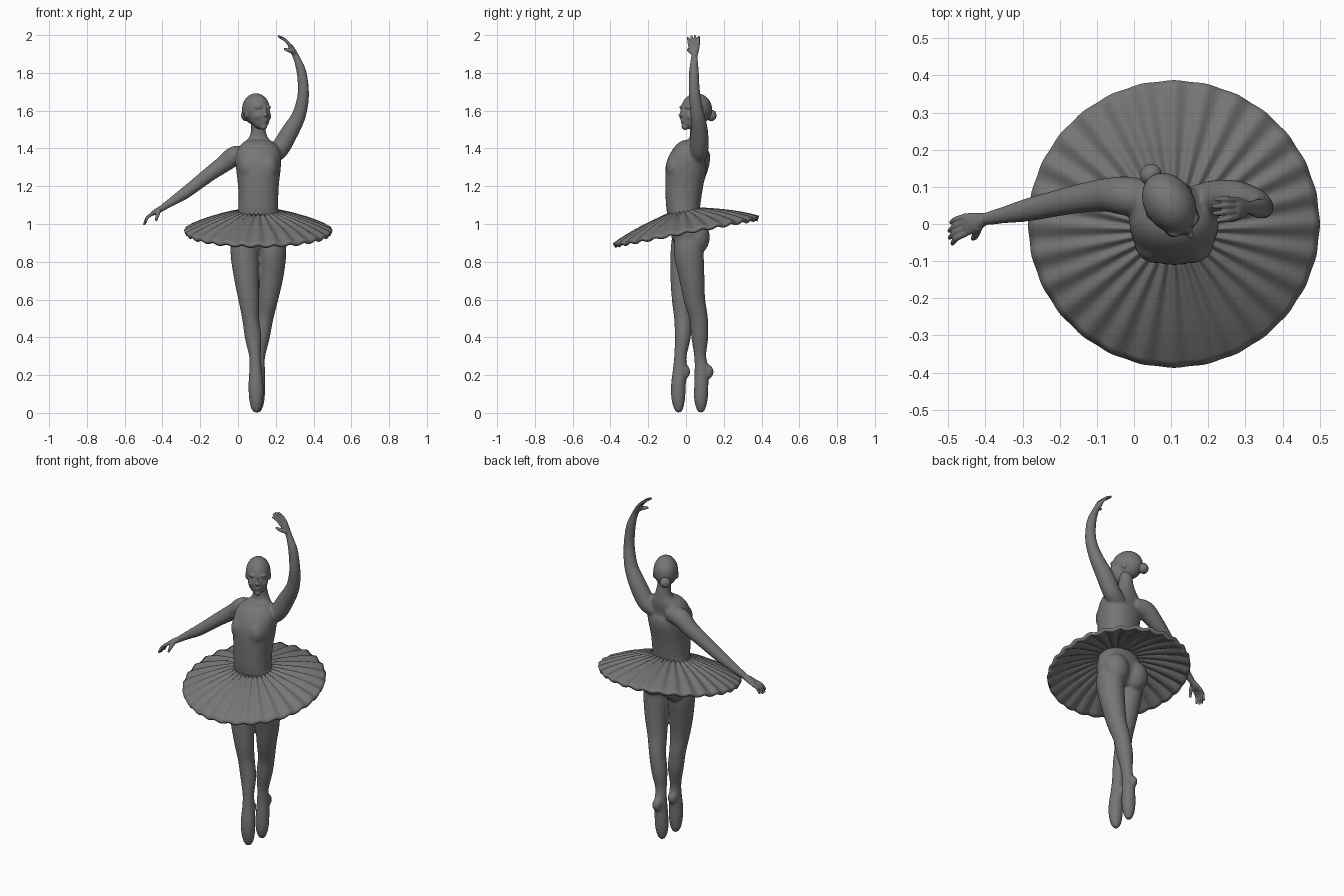
import bpy, bmesh, math
from mathutils import Vector, Matrix

X, Y = Vector((1, 0, 0)), Vector((0, 1, 0))
grey = bpy.data.materials.new("dark_grey")
grey.diffuse_color = (.18, .18, .18, 1)


def spline(rows, steps):
    """Catmull-Rom through rows of (x, y, z, a, b)."""
    p = [rows[0]] + list(rows) + [rows[-1]]
    out = []
    for i in range(1, len(p) - 2):
        for s in range(steps):
            t = s / steps
            out.append([0.5 * (2 * b + (c - a) * t + (2 * a - 5 * b + 4 * c - d) * t * t
                               + (3 * b - a - 3 * c + d) * t ** 3)
                        for a, b, c, d in zip(*p[i - 1:i + 3])])
    return out + [list(rows[-1])]


def loft(bm, rows, ref, power=1.0, n=28, steps=5):
    """Skin elliptical sections along a path; a lies along ref, b across it."""
    rows = [r if len(r) == 5 else (*r, r[3]) for r in rows]
    pts = spline(rows, steps)
    rings = []
    for i, r in enumerate(pts):
        c = Vector(r[:3])
        t = (Vector(pts[min(i + 1, len(pts) - 1)][:3]) - Vector(pts[max(i - 1, 0)][:3])).normalized()
        u = (ref - t * ref.dot(t)).normalized()
        v = t.cross(u)
        ring = []
        for k in range(n):
            ang = 2 * math.pi * k / n
            cs, sn = math.cos(ang), math.sin(ang)
            cs = math.copysign(abs(cs) ** power, cs)
            sn = math.copysign(abs(sn) ** power, sn)
            ring.append(bm.verts.new(c + u * r[3] * cs + v * r[4] * sn))
        rings.append(ring)
    for A, B in zip(rings, rings[1:]):
        for k in range(n):
            bm.faces.new((A[k], A[(k + 1) % n], B[(k + 1) % n], B[k]))
    bm.faces.new(rings[0][::-1])
    bm.faces.new(rings[-1])


def blob(bm, c, r, base=Matrix()):
    m = base @ Matrix.Translation(c) @ Matrix.Diagonal((*r, 1))
    bmesh.ops.create_uvsphere(bm, u_segments=28, v_segments=18, radius=1, matrix=m)


def finish(bm, name, voxel=None, smooth=0):
    """Make the object; with voxel set, fuse all overlapping volumes into one skin."""
    bmesh.ops.recalc_face_normals(bm, faces=bm.faces)
    for f in bm.faces:
        f.smooth = True
    me = bpy.data.meshes.new(name)
    bm.to_mesh(me)
    bm.free()
    me.materials.append(grey)
    ob = bpy.data.objects.new(name, me)
    bpy.context.collection.objects.link(ob)
    if voxel:
        m = ob.modifiers.new("fuse", 'REMESH')
        m.mode, m.voxel_size, m.use_smooth_shade = 'VOXEL', voxel, True
        s = ob.modifiers.new("soften", 'SMOOTH')
        s.factor, s.iterations = 0.5, smooth
    return ob


# Body: torso and neck
bm = bmesh.new()
loft(bm, [(.108, .01, .86, .06, .05), (.108, .015, .92, .138, .09), (.108, .01, .98, .142, .09),
          (.108, -.012, 1.06, .11, .087), (.108, -.015, 1.1, .105, .091), (.108, -.01, 1.2, .108, .1),
          (.108, .001, 1.3, .119, .108), (.108, .02, 1.37, .118, .09), (.108, .052, 1.42, .088, .056),
          (.108, .06, 1.455, .052, .042), (.107, .058, 1.5, .038, .038), (.103, .05, 1.56, .037, .037)],
     X, power=.9)
for sx in (-1, 1):
    blob(bm, (.108 + sx * .05, -.045, 1.3), (.058, .061, .075))     # bust
    blob(bm, (.108 + sx * .066, .056, .93), (.075, .07, .09))       # seat

# Legs crossed on pointe: one in front, one behind
loft(bm, [(.037, 0, .95, .068, .072), (.035, -.006, .85, .075, .076), (.044, -.018, .72, .066, .065),
          (.057, -.023, .6, .055, .052), (.067, -.016, .5, .045, .047), (.08, -.017, .4, .044, .042),
          (.09, -.03, .3, .031, .033), (.093, -.032, .23, .033, .038), (.095, -.04, .15, .04, .039),
          (.096, -.041, .08, .038, .037), (.096, -.039, .03, .029, .027), (.096, -.037, .002, .014, .014)], X)
loft(bm, [(.178, .02, .95, .068, .072), (.181, .015, .85, .075, .079), (.174, .03, .72, .066, .068),
          (.159, .045, .6, .053, .057), (.142, .067, .5, .045, .049), (.125, .073, .4, .043, .045),
          (.113, .075, .3, .031, .032), (.11, .083, .23, .033, .038), (.107, .081, .15, .037, .038),
          (.105, .079, .08, .037, .037), (.104, .079, .03, .028, .027), (.104, .079, .002, .014, .014)], X)
blob(bm, (.093, -.008, .218), (.027, .031, .038))
blob(bm, (.11, .114, .218), (.027, .033, .038))

# Arms: one lowered to the side, one raised
loft(bm, [(.06, .065, 1.365, .043), (-.015, .075, 1.36, .053), (-.08, .078, 1.314, .045),
          (-.15, .068, 1.264, .039), (-.22, .053, 1.21, .035), (-.29, .037, 1.157, .031),
          (-.36, .022, 1.112, .022), (-.405, .012, 1.082, .018)], Y)
loft(bm, [(.16, .06, 1.35, .042), (.215, .069, 1.39, .049), (.27, .071, 1.48, .047),
          (.32, .062, 1.57, .038), (.343, .048, 1.66, .032), (.345, .043, 1.73, .029),
          (.335, .042, 1.81, .026), (.312, .044, 1.875, .019), (.3, .045, 1.9, .018)], Y)
finish(bm, "dancer_body", .006, 14)

# Head, turned towards +x
turn = Matrix.Translation((.097, .053, 0)) @ Matrix.Rotation(math.radians(33), 4, 'Z')
bm = bmesh.new()
for c, r in [((0, .004, 1.608), (.067, .087, .084)),        # skull
             ((0, -.037, 1.575), (.055, .054, .072)),       # face
             ((0, -.042, 1.542), (.043, .045, .04)),        # jaw
             ((0, -.068, 1.516), (.02, .02, .018)),         # chin
             ((0, -.082, 1.594), (.008, .015, .028)),       # nose bridge
             ((0, -.094, 1.577), (.011, .016, .009)),       # nose tip
             ((0, -.081, 1.55), (.018, .012, .006)),        # upper lip
             ((0, -.08, 1.54), (.015, .012, .006))]:        # lower lip
    blob(bm, c, r, turn)
for s in (-1, 1):
    blob(bm, (s * .024, -.063, 1.618), (.024, .022, .013), turn)  # brow
    blob(bm, (s * .03, -.057, 1.57), (.022, .026, .024), turn)    # cheek
    blob(bm, (s * .061, .005, 1.585), (.009, .016, .026), turn)   # ear
finish(bm, "head", .004, 4)

bm = bmesh.new()
blob(bm, (0, .096, 1.575), (.03, .027, .03), turn)
finish(bm, "hair_bun")


# Hands: flat palm, four bent fingers fanned along y, and a thumb
def hand(name, wrist, knuckle, tip, bulge, thumb):
    bm = bmesh.new()
    w, k, t, th = map(Vector, (wrist, knuckle, tip, thumb))
    back = w - (k - w) * .25
    loft(bm, [(*back, .016), (*w, .018, .016), (*w.lerp(k, .55), .027, .015),
              (*k, .03, .011), (*k.lerp(t, .08), .026, .006)], Y, n=16)
    for i, reach in enumerate((.9, 1.0, .97, .82)):
        off = Y * (.0225 - .015 * i)
        a, e = k + off, k + off * 1.3 + (t - k) * reach
        m = a.lerp(e, .5) + Vector(bulge)
        loft(bm, [(*a, .009), (*m, .008), (*e, .006), (*e.lerp(m, -.06), .0035)], Y, n=10)
    a = w.lerp(k, .3) - Y * .014
    loft(bm, [(*a, .013), (*(a.lerp(th, .55) - Y * .006), .01), (*th, .006)], Y, n=10)
    finish(bm, name, .003, 2)


hand("lowered_hand", (-.405, .012, 1.082), (-.452, -.002, 1.055), (-.497, -.028, .998),
     (-.007, 0, .006), (-.434, -.04, 1.018))
hand("raised_hand", (.302, .045, 1.897), (.275, .042, 1.945), (.214, .038, 1.995),
     (.003, 0, .006), (.243, .014, 1.927))

# Tutu: tilted pleated disc
bm = bmesh.new()
pleats, n, m = 28, 28 * 10, 16
rings = []
for j in range(m + 1):
    f = j / m
    ring = []
    for k in range(n):
        a = 2 * math.pi * k / n
        wave = math.cos(pleats * a)
        grow = 1 + .003 * f * math.cos(pleats * a)
        x = .1075 + (.1 + .292 * f) * math.cos(a) * grow
        y = -.014 * (1 - f) + (.084 + .302 * f) * math.sin(a) * grow
        z = 1.07 - .08 * f - .025 * f ** 3 + .188 * y + wave * .0055
        ring.append(bm.verts.new((x, y, z)))
    rings.append(ring)
for A, B in zip(rings, rings[1:]):
    for k in range(n):
        bm.faces.new((A[k], B[k], B[(k + 1) % n], A[(k + 1) % n]))
tutu = finish(bm, "tutu_skirt")
if tutu.data.polygons[0].normal.z < 0:
    tutu.data.flip_normals()
sol = tutu.modifiers.new("thickness", 'SOLIDIFY')
sol.thickness, sol.offset = .018, -1
